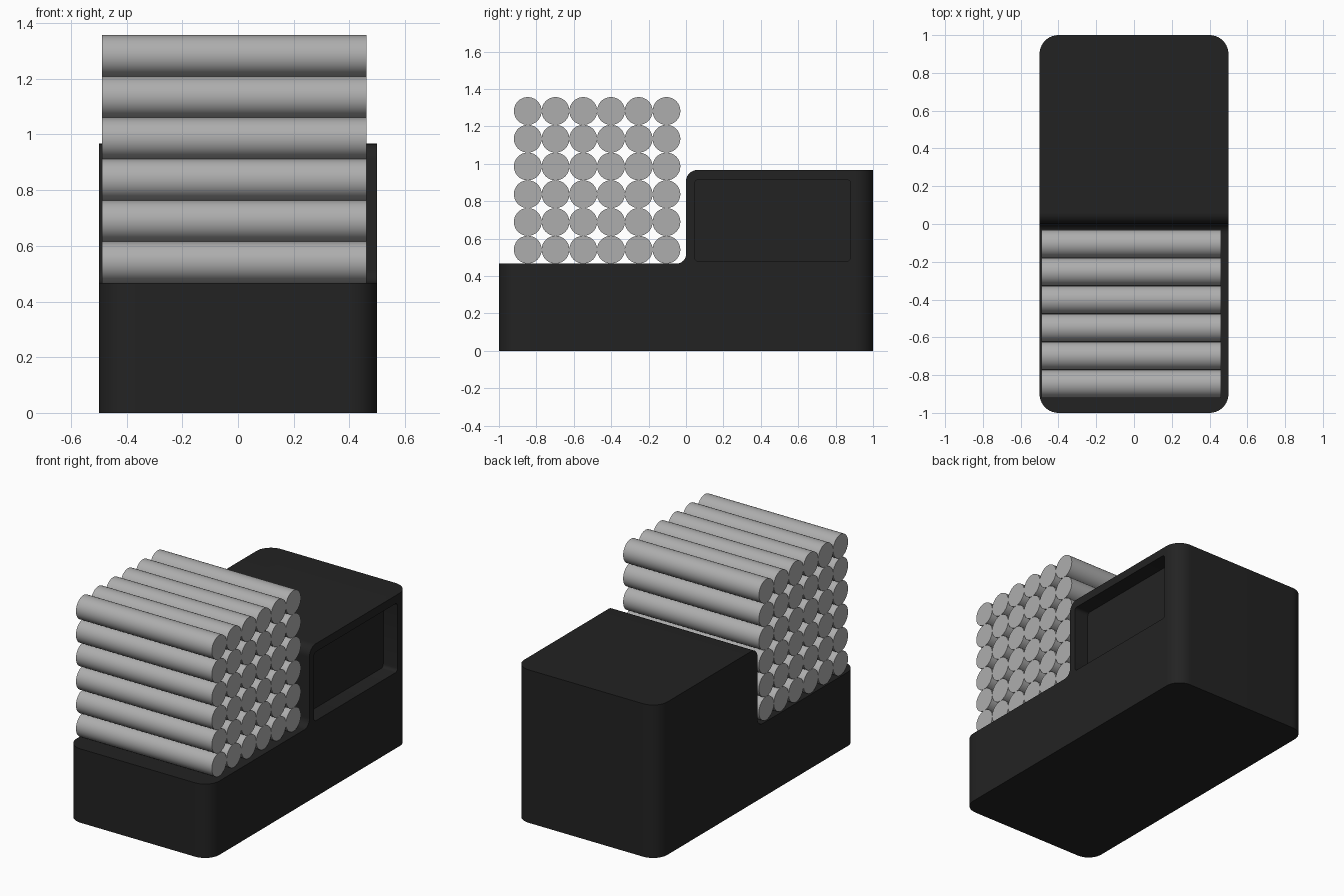
import bpy, bmesh, math

if "Cube" in bpy.data.objects:
    bpy.data.objects.remove(bpy.data.objects["Cube"])


def material(name, value):
    m = bpy.data.materials.new(name)
    m.diffuse_color = (value, value, value, 1)
    m.use_nodes = True
    m.node_tree.nodes["Principled BSDF"].inputs["Base Color"].default_value = m.diffuse_color
    return m


black = material("matte black", 0.0165)
grey = material("light grey", 0.42)


def arc(cy, cz, r, a0, a1, n=8):
    return [(cy + r * math.cos(math.radians(a0 + (a1 - a0) * i / n)),
             cz + r * math.sin(math.radians(a0 + (a1 - a0) * i / n)))
            for i in range(n + 1)]


def extrude_profile(name, profile, x0, x1, mat, bevel_at=None, radius=0.0):
    """Extrude a (y, z) outline along x; optionally round vertical edges at |y| = bevel_at."""
    bm = bmesh.new()
    face = bm.faces.new([bm.verts.new((x0, y, z)) for y, z in profile])
    out = bmesh.ops.extrude_face_region(bm, geom=[face])
    verts = [v for v in out["geom"] if isinstance(v, bmesh.types.BMVert)]
    bmesh.ops.translate(bm, verts=verts, vec=(x1 - x0, 0, 0))
    bmesh.ops.recalc_face_normals(bm, faces=bm.faces[:])
    if bevel_at:
        edges = [e for e in bm.edges
                 if all(abs(abs(v.co.y) - bevel_at) < 1e-4 for v in e.verts)
                 and abs(e.verts[0].co.z - e.verts[1].co.z) > 0.1]
        bmesh.ops.bevel(bm, geom=edges, offset=radius, segments=10,
                        profile=0.5, affect='EDGES')
    me = bpy.data.meshes.new(name)
    bm.to_mesh(me)
    bm.free()
    ob = bpy.data.objects.new(name, me)
    bpy.context.collection.objects.link(ob)
    me.materials.append(mat)
    return ob


def smooth(ob):
    bpy.ops.object.select_all(action='DESELECT')
    ob.select_set(True)
    bpy.context.view_layer.objects.active = ob
    bpy.ops.object.shade_smooth_by_angle(angle=math.radians(30))


# stepped body: low front deck, tall rear block
low, high = 0.467, 0.967
outline = [(-1, 0), (1, 0), (1, high)]
outline += arc(0.06, high - 0.06, 0.06, 90, 180)
outline += arc(-0.05, low + 0.05, 0.05, 0, -90)
outline += [(-1, low)]
body = extrude_profile("body", outline, -0.5, 0.5, black, 1.0, 0.1)

# recessed window on the right side only
y0, y1, z0, z1, r = 0.045, 0.88, 0.48, 0.915, 0.02
window = (arc(y0 + r, z0 + r, r, 180, 270, 4) + arc(y1 - r, z0 + r, r, 270, 360, 4)
          + arc(y1 - r, z1 - r, r, 0, 90, 4) + arc(y0 + r, z1 - r, r, 90, 180, 4))
cutter = extrude_profile("recess_cutter", window, 0.4, 0.6, black)
cutter.hide_render = True
mod = body.modifiers.new("recess", 'BOOLEAN')
mod.operation = 'DIFFERENCE'
mod.solver = 'EXACT'
mod.object = cutter
bpy.context.view_layer.objects.active = body
bpy.ops.object.modifier_apply(modifier=mod.name)
bpy.data.objects.remove(cutter)
smooth(body)

# six by six stack of round bars lying across the deck
radius, pitch = 0.0742, 0.1483
first = None
for row in range(6):
    for col in range(6):
        loc = (-0.014, -0.846 + col * pitch, low + radius + row * pitch)
        if first is None:
            bpy.ops.mesh.primitive_cylinder_add(vertices=48, radius=radius, depth=0.95,
                                                location=loc,
                                                rotation=(0, math.pi / 2, 0))
            first = bpy.context.object
            first.data.materials.append(grey)
            smooth(first)
            bar = first
        else:
            bar = first.copy()
            bpy.context.collection.objects.link(bar)
            bar.location = loc
        bar.name = f"bar_{row + 1}_{col + 1}"
